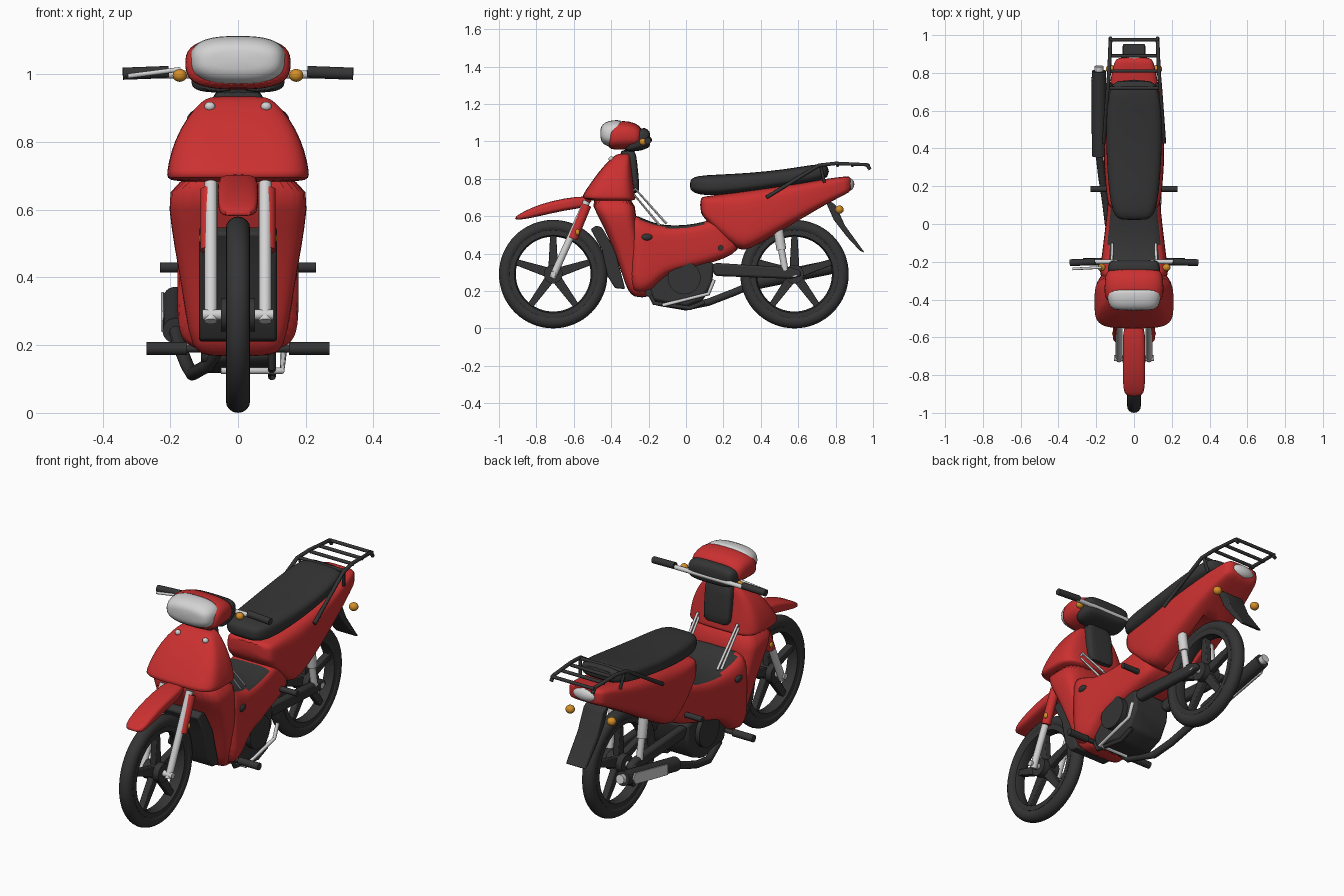
import bpy, bmesh, math
from mathutils import Vector

old = bpy.data.objects.get("Cube")
if old:
    bpy.data.objects.remove(old)


def material(name, rgb):
    m = bpy.data.materials.new(name)
    m.use_nodes = True
    m.diffuse_color = (*rgb, 1)
    m.node_tree.nodes["Principled BSDF"].inputs["Base Color"].default_value = (*rgb, 1)
    return m


RED = material("red paint", (0.6, 0.03, 0.03))
BLACK = material("black plastic", (0.035, 0.035, 0.035))
SILVER = material("silver metal", (0.65, 0.65, 0.65))
AMBER = material("amber lens", (0.65, 0.27, 0.02))


def finish(name, bm, mat, bevel=0, subdiv=0, angle=40):
    bmesh.ops.recalc_face_normals(bm, faces=bm.faces)
    me = bpy.data.meshes.new(name)
    bm.to_mesh(me)
    bm.free()
    me.materials.append(mat)
    ob = bpy.data.objects.new(name, me)
    bpy.context.collection.objects.link(ob)
    if bevel:
        mod = ob.modifiers.new("soft edges", "BEVEL")
        mod.width, mod.segments = bevel, 2
    if subdiv:
        ob.modifiers.new("smooth", "SUBSURF").levels = subdiv
        ob.modifiers["smooth"].render_levels = subdiv
    bpy.ops.object.select_all(action="DESELECT")
    ob.select_set(True)
    bpy.context.view_layer.objects.active = ob
    bpy.ops.object.shade_smooth_by_angle(angle=math.radians(angle))
    return ob


def loft(name, rows, mat, axis="y", e=3.5, n=28):
    """Rounded-box rings; rows are (position, low, high, half width)."""
    bm = bmesh.new()
    rings = []
    for p, lo, hi, hw in rows:
        ring = []
        for i in range(n):
            a = math.tau * (i + 0.5) / n
            c, s = [math.copysign(abs(v) ** (2 / e), v) for v in (math.cos(a), math.sin(a))]
            x, d = hw * c, (lo + hi) / 2 + (hi - lo) / 2 * s
            ring.append(bm.verts.new((x, p, d) if axis == "y" else (x, d, p)))
        rings.append(ring)
    for r, q in zip(rings, rings[1:]):
        for i in range(n):
            j = (i + 1) % n
            bm.faces.new((r[i], r[j], q[j], q[i]))
    bm.faces.new(rings[0])
    bm.faces.new(rings[-1])
    return finish(name, bm, mat, subdiv=1, angle=60)


def plate(name, pts, x0, x1, mat, bevel=0.008):
    """Side profile of (y, z) points extruded across x."""
    bm = bmesh.new()
    face = bm.faces.new([bm.verts.new((x0, y, z)) for y, z in pts])
    new = bmesh.ops.extrude_face_region(bm, geom=[face])["geom"]
    bmesh.ops.translate(bm, vec=(x1 - x0, 0, 0), verts=[v for v in new if isinstance(v, bmesh.types.BMVert)])
    return finish(name, bm, mat, bevel)


def lathe(name, profile, centre, mat, n=48):
    """Closed (x, radius) profile turned around the x axis."""
    bm = bmesh.new()
    rings = []
    for k in range(n):
        a = math.tau * k / n
        rings.append([bm.verts.new((centre[0] + x, centre[1] + r * math.cos(a), centre[2] + r * math.sin(a)))
                      for x, r in profile])
    m = len(profile)
    for k in range(n):
        a, b = rings[k], rings[(k + 1) % n]
        for i in range(m):
            j = (i + 1) % m
            bm.faces.new((a[i], a[j], b[j], b[i]))
    return finish(name, bm, mat)


def rod(name, a, b, r, mat, r2=None, n=16):
    a, b = Vector(a), Vector(b)
    bm = bmesh.new()
    bmesh.ops.create_cone(bm, cap_ends=True, segments=n, radius1=r, radius2=r2 or r, depth=(b - a).length)
    bm.transform((b - a).to_track_quat("Z", "Y").to_matrix().to_4x4())
    bmesh.ops.translate(bm, vec=(a + b) / 2, verts=bm.verts)
    return finish(name, bm, mat)


def ball(name, c, size, mat):
    bm = bmesh.new()
    bmesh.ops.create_uvsphere(bm, u_segments=20, v_segments=12, radius=1)
    bmesh.ops.scale(bm, vec=size, verts=bm.verts)
    bmesh.ops.translate(bm, vec=c, verts=bm.verts)
    return finish(name, bm, mat)


def tube(name, pts, r, mat):
    """Bent pipe through the points."""
    cu = bpy.data.curves.new(name, "CURVE")
    cu.dimensions, cu.bevel_depth, cu.bevel_resolution, cu.use_fill_caps = "3D", r, 3, True
    sp = cu.splines.new("POLY")
    sp.points.add(len(pts) - 1)
    for p, co in zip(sp.points, pts):
        p.co = (*co, 1)
    tmp = bpy.data.objects.new(name, cu)
    bpy.context.collection.objects.link(tmp)
    me = bpy.data.meshes.new_from_object(tmp.evaluated_get(bpy.context.evaluated_depsgraph_get()))
    bpy.data.objects.remove(tmp)
    bm = bmesh.new()
    bm.from_mesh(me)
    return finish(name, bm, mat)


# Wheels: tyre, rim, hub and five spokes
for end, cy in (("front", -0.71), ("rear", 0.58)):
    c = (0, cy, 0.29)
    tyre = [(0.036 * math.cos(t), 0.255 + 0.035 * math.sin(t)) for t in [math.tau * i / 16 for i in range(16)]]
    lathe(end + "_tyre", tyre, c, BLACK, 64)
    lathe(end + "_rim", [(-0.03, 0.208), (-0.03, 0.235), (0.03, 0.235), (0.03, 0.208), (0, 0.2)], c, BLACK, 64)
    rod(end + "_hub", (-0.05, cy, 0.29), (0.05, cy, 0.29), 0.05, BLACK, n=32)
    rod(end + "_axle", (-0.105, cy, 0.29), (0.105, cy, 0.29), 0.016, SILVER)
    for k in range(5):
        a = math.radians(18 + 72 * k)
        u, v = Vector((math.cos(a), math.sin(a))), Vector((-math.sin(a), math.cos(a)))
        corners = [u * 0.03 + v * 0.026, u * 0.212 + v * 0.016, u * 0.212 - v * 0.016, u * 0.03 - v * 0.026]
        plate(f"{end}_spoke_{k}", [(cy + p.x, 0.29 + p.y) for p in corners], -0.017, 0.017, BLACK, 0.004)

# Front end: fork legs, fender, inner guard
for s, side in ((1, "left"), (-1, "right")):
    x = 0.08 * s
    rod(side + "_fork_leg", (x, -0.715, 0.27), (x, -0.53, 0.68), 0.019, SILVER)
    rod(side + "_fork_cover", (x * 1.08, -0.605, 0.48), (x * 1.08, -0.53, 0.66), 0.025, RED)
    ball(side + "_fork_reflector", (0.108 * s, -0.58, 0.515), (0.008, 0.012, 0.016), AMBER)
loft("front_fender", [(-0.915, 0.58, 0.595, 0.045), (-0.87, 0.582, 0.625, 0.058), (-0.78, 0.6, 0.665, 0.06),
                      (-0.66, 0.63, 0.695, 0.06), (-0.5, 0.65, 0.715, 0.058)], RED)
plate("inner_guard", [(-0.51, 0.53), (-0.48, 0.55), (-0.45, 0.54), (-0.38, 0.42), (-0.325, 0.21),
                      (-0.38, 0.215), (-0.42, 0.28), (-0.45, 0.42)], -0.115, 0.115, BLACK)

# Leg shield, upper cowl and step-through body
loft("front_cowl", [(0.68, -0.5, -0.27, 0.195), (0.695, -0.555, -0.27, 0.21), (0.71, -0.555, -0.272, 0.211),
                    (0.77, -0.515, -0.28, 0.2), (0.84, -0.465, -0.29, 0.172), (0.9, -0.41, -0.295, 0.13),
                    (0.93, -0.375, -0.3, 0.095), (0.935, -0.35, -0.31, 0.07)], RED, "z", 4)
loft("leg_shield", [(0.165, -0.27, -0.2, 0.1), (0.19, -0.31, -0.19, 0.138), (0.3, -0.345, -0.22, 0.156),
                    (0.4, -0.38, -0.24, 0.172), (0.5, -0.42, -0.25, 0.19), (0.6, -0.47, -0.27, 0.205),
                    (0.71, -0.53, -0.27, 0.208)], RED, "z", 4)
body = loft("step_through_body", [(-0.31, 0.2, 0.63, 0.18), (-0.25, 0.175, 0.595, 0.182), (-0.18, 0.2, 0.568, 0.172),
                                  (-0.12, 0.285, 0.55, 0.165), (0.0, 0.31, 0.55, 0.15), (0.1, 0.34, 0.57, 0.14),
                                  (0.2, 0.37, 0.6, 0.132), (0.3, 0.42, 0.6, 0.12)], RED, e=5)
body.data.materials.append(BLACK)
for f in body.data.polygons:
    if f.normal.z > 0.85 and f.center.y < 0.14:
        f.material_index = 1
loft("neck_panel", [(0.72, -0.31, -0.25, 0.075), (0.76, -0.33, -0.248, 0.08), (0.9, -0.34, -0.262, 0.08),
                    (0.96, -0.36, -0.27, 0.08)], BLACK, "z", 5)
for s, side in ((1, "left"), (-1, "right")):
    ball(side + "_cowl_stud", (0.083 * s, -0.4, 0.905), (0.016, 0.014, 0.014), SILVER)
    tube(side + "_guard_rail", [(0.115 * s, -0.14, 0.55), (0.12 * s, -0.29, 0.73), (0.12 * s, -0.27, 0.745),
                                (0.115 * s, -0.105, 0.56)], 0.007, SILVER)
    ball(side + "_body_vent", (0.172 * s, -0.21, 0.488), (0.012, 0.03, 0.018), BLACK)

# Headlight nacelle and handlebar
loft("headlight_lens", [(-0.458, 1.015, 1.07, 0.085), (-0.448, 0.99, 1.09, 0.12), (-0.42, 0.97, 1.11, 0.138),
                        (-0.36, 0.965, 1.116, 0.145), (-0.34, 0.97, 1.11, 0.14)], SILVER, e=2.7)
loft("headlight_shell", [(-0.42, 0.962, 1.06, 0.142), (-0.385, 0.955, 1.1, 0.155), (-0.34, 0.955, 1.113, 0.158),
                         (-0.27, 0.96, 1.1, 0.152), (-0.23, 0.97, 1.07, 0.14)], RED, e=2.8)
loft("instrument_panel", [(-0.33, 0.945, 0.99, 0.13), (-0.28, 0.945, 1.03, 0.14), (-0.24, 0.95, 1.08, 0.14),
                          (-0.2, 0.965, 1.065, 0.13), (-0.19, 0.98, 1.04, 0.12)], BLACK, e=4)
rod("handlebar", (-0.22, -0.2, 1.0), (0.22, -0.2, 1.0), 0.012, SILVER)
rod("brake_lever", (-0.17, -0.23, 1.015), (-0.325, -0.238, 0.995), 0.007, SILVER)
for s, side in ((1, "left"), (-1, "right")):
    rod(side + "_grip", (0.205 * s, -0.2, 1.007), (0.34 * s, -0.205, 1.002), 0.018, BLACK)
    ball(side + "_front_indicator", (0.172 * s, -0.23, 0.997), (0.021, 0.02, 0.019), AMBER)

# Tail with a wheel well, seat and tail light
tail = loft("tail_body", [(0.075, 0.62, 0.7, 0.12), (0.1, 0.585, 0.705, 0.138), (0.17, 0.51, 0.715, 0.148),
                          (0.28, 0.41, 0.73, 0.157), (0.34, 0.42, 0.74, 0.16), (0.45, 0.485, 0.755, 0.16),
                          (0.6, 0.575, 0.775, 0.15), (0.75, 0.665, 0.8, 0.128), (0.86, 0.72, 0.815, 0.105),
                          (0.885, 0.735, 0.81, 0.09)], RED, e=4.5)
well = rod("wheel_well_cutter", (-0.06, 0.58, 0.29), (0.06, 0.58, 0.29), 0.31, BLACK, n=48)
well.hide_render = True
well.hide_viewport = True
cut = tail.modifiers.new("wheel well", "BOOLEAN")
cut.operation, cut.object = "DIFFERENCE", well
loft("seat", [(0.02, 0.745, 0.79, 0.07), (0.04, 0.725, 0.81, 0.1), (0.1, 0.708, 0.82, 0.125),
              (0.25, 0.715, 0.825, 0.14), (0.45, 0.745, 0.84, 0.15), (0.62, 0.77, 0.865, 0.145),
              (0.72, 0.79, 0.882, 0.128), (0.765, 0.81, 0.87, 0.1)], BLACK, e=3.2)
ball("tail_light", (0, 0.87, 0.77), (0.07, 0.03, 0.035), SILVER)
plate("rear_mudguard", [(0.75, 0.67), (0.77, 0.68), (0.8, 0.66), (0.85, 0.55), (0.955, 0.405), (0.93, 0.415),
                        (0.86, 0.49), (0.79, 0.58)], -0.06, 0.06, BLACK, 0.005)
for s, side in ((1, "left"), (-1, "right")):
    ball(side + "_rear_indicator", (0.125 * s, 0.82, 0.635), (0.024, 0.023, 0.022), AMBER)

# Luggage rack
for s, side in ((1, "left"), (-1, "right")):
    tube(side + "_rack_rail", [(0.16 * s, 0.43, 0.7), (0.14 * s, 0.71, 0.872), (0.132 * s, 0.8, 0.882),
                               (0.125 * s, 0.965, 0.875), (0.125 * s, 0.985, 0.85)], 0.01, BLACK)
    tube(side + "_rack_strut", [(0.135 * s, 0.72, 0.872), (0.12 * s, 0.74, 0.78)], 0.008, BLACK)
for k, y in enumerate((0.72, 0.81, 0.89, 0.975)):
    rod(f"rack_bar_{k}", (-0.13, y, 0.872), (0.13, y, 0.872), 0.009, BLACK)

# Engine, foot pegs and stand
plate("engine_block", [(-0.2, 0.24), (-0.18, 0.15), (0, 0.115), (0.09, 0.15), (0.14, 0.24), (0.15, 0.35),
                       (0.0, 0.37), (-0.12, 0.32)], -0.11, 0.11, BLACK, 0.015)
rod("engine_cover", (-0.135, -0.01, 0.27), (0.14, -0.01, 0.27), 0.088, BLACK, n=32)
rod("front_peg_bar", (-0.16, -0.2, 0.19), (0.16, -0.2, 0.19), 0.012, BLACK)
for s, side in ((1, "left"), (-1, "right")):
    rod(side + "_front_peg", (0.15 * s, -0.2, 0.19), (0.27 * s, -0.2, 0.19), 0.019, BLACK)
    rod(side + "_rear_peg", (0.12 * s, 0.185, 0.43), (0.23 * s, 0.185, 0.43), 0.015, BLACK)
    rod(side + "_shock_body", (0.09 * s, 0.49, 0.55), (0.09 * s, 0.51, 0.42), 0.026, SILVER)
    rod(side + "_shock_rod", (0.09 * s, 0.505, 0.45), (0.09 * s, 0.53, 0.31), 0.018, SILVER)
    plate(side + "_swing_arm", [(0.12, 0.33), (0.16, 0.35), (0.56, 0.325), (0.61, 0.31), (0.62, 0.28),
                                (0.56, 0.265), (0.16, 0.28)], 0.065 * s, 0.105 * s, BLACK, 0.012)
tube("gear_pedal", [(-0.05, -0.12, 0.125), (0.13, -0.12, 0.125), (0.135, 0.12, 0.185), (0.135, 0.15, 0.26)], 0.01, SILVER)
tube("centre_stand", [(0.1, -0.2, 0.2), (0.1, -0.17, 0.135), (0.1, 0.02, 0.108), (0.1, 0.1, 0.14)], 0.012, BLACK)

# Exhaust pipe, muffler, heat shield and tip
tube("exhaust_pipe", [(-0.05, -0.2, 0.2), (-0.09, -0.15, 0.14), (-0.135, 0.0, 0.115), (-0.15, 0.12, 0.14),
                      (-0.17, 0.25, 0.19), (-0.185, 0.38, 0.245)], 0.02, BLACK)
rod("muffler", (-0.185, 0.36, 0.243), (-0.185, 0.81, 0.335), 0.038, BLACK, n=24)
rod("muffler_tip", (-0.185, 0.8, 0.333), (-0.185, 0.835, 0.34), 0.024, SILVER)
plate("heat_shield", [(0.48, 0.3), (0.76, 0.357), (0.78, 0.33), (0.76, 0.295), (0.48, 0.24)], -0.228, -0.219, SILVER, 0.002)
